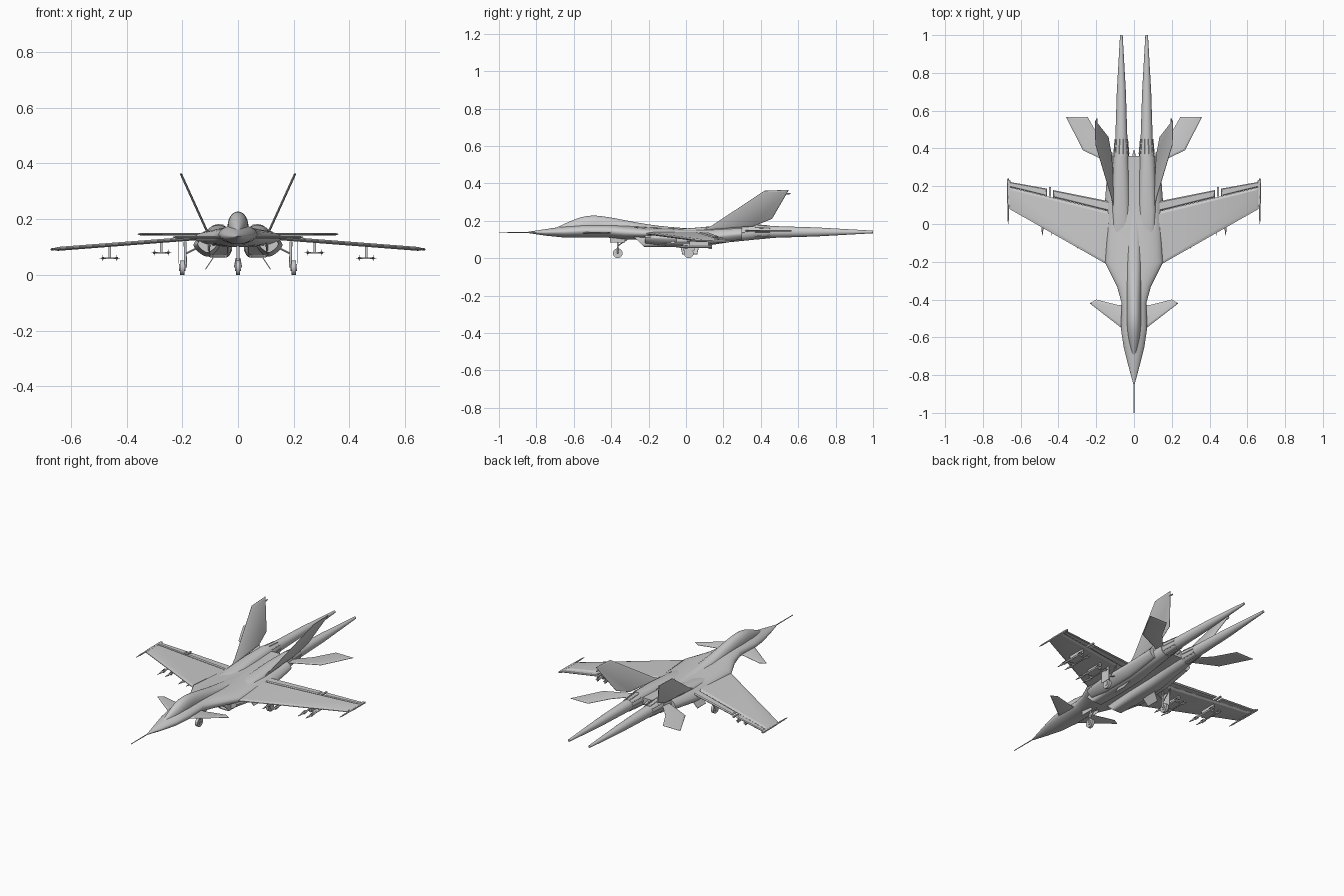
import bpy, bmesh, math
from mathutils import Vector

default_cube = bpy.data.objects.get("Cube")
if default_cube:
    bpy.data.objects.remove(default_cube, do_unlink=True)

airframe_grey = bpy.data.materials.new("airframe grey")
airframe_grey.use_nodes = True
airframe_grey.diffuse_color = (.6, .6, .6, 1)
shader = airframe_grey.node_tree.nodes["Principled BSDF"]
shader.inputs["Base Color"].default_value = airframe_grey.diffuse_color


def finish(name, bm, mirror=False, angle=35):
    bmesh.ops.recalc_face_normals(bm, faces=bm.faces)
    mesh = bpy.data.meshes.new(name)
    bm.to_mesh(mesh)
    bm.free()
    mesh.materials.append(airframe_grey)
    part = bpy.data.objects.new(name, mesh)
    bpy.context.collection.objects.link(part)
    bpy.ops.object.select_all(action="DESELECT")
    part.select_set(True)
    bpy.context.view_layer.objects.active = part
    bpy.ops.object.shade_smooth_by_angle(angle=math.radians(angle))
    if mirror:
        part.modifiers.new("Mirror", "MIRROR").use_mirror_merge = False


def bridge(bm, rings):
    for near, far in zip(rings, rings[1:]):
        for i, vert in enumerate(near):
            bm.faces.new((near[i - 1], vert, far[i], far[i - 1]))
    bm.faces.new(rings[0])
    bm.faces.new(rings[-1])


def smoothed(sections, steps=4):
    """Run a spline through the sections so the surface curves gently."""
    points = [Vector(s) for s in sections]
    padded = [points[0]] + points + [points[-1]]
    result = []
    for before, start, end, after in zip(padded, padded[1:], padded[2:], padded[3:]):
        for step in range(steps):
            t = step / steps
            linear = start.lerp(end, t)
            bend_in = (end - before) / 2 - (end - start)
            bend_out = (after - start) / 2 - (end - start)
            result.append(linear + t * (1 - t) * ((1 - t) * bend_in - t * bend_out))
    return result + [points[-1]]


def loft(name, sections, centre=0, mirror=False, roundness=(2, 2), sides=28, rake=0):
    """Skin sections of (y, half width, bottom, top); roundness runs front to back."""
    bm = bmesh.new()
    rings = []
    for index, (y, half_width, bottom, top) in enumerate(sections):
        blend = index / (len(sections) - 1)
        power = 2 / (roundness[0] * (1 - blend) + roundness[1] * blend)
        ring = []
        for side in range(sides):
            angle = math.tau * side / sides
            across, up = (math.copysign(abs(v) ** power, v) for v in (math.cos(angle), math.sin(angle)))
            height = up * (top - bottom) / 2
            ring.append(bm.verts.new((centre + across * half_width, y - rake * height * (1 - blend),
                                      (top + bottom) / 2 + height)))
        rings.append(ring)
    bridge(bm, rings)
    finish(name, bm, mirror)


def tube(name, x, z, profile, mirror=False, sides=16):
    loft(name, [(y, radius, z - radius, z + radius) for y, radius in profile], x, mirror, sides=sides)


def panel(name, outline, place, thickness, rim):
    """Mirrored plate with bevelled rims; place maps outline pairs into space."""
    bm = bmesh.new()
    points = [Vector(place(u, v)) for u, v in outline]
    normal = (points[1] - points[0]).cross(points[2] - points[0]).normalized()
    rings = [[bm.verts.new(p + normal * offset) for p in points] for offset in (thickness / 8, -thickness / 8)]
    bridge(bm, rings)
    bmesh.ops.recalc_face_normals(bm, faces=bm.faces)
    bm.faces.ensure_lookup_table()
    bmesh.ops.inset_individual(bm, faces=bm.faces[-2:], thickness=rim, depth=thickness * 3 / 8)
    finish(name, bm, True, 20)


def rod(name, start, end, radius, mirror=False, sides=12):
    start, end = Vector(start), Vector(end)
    axis = end - start
    bm = bmesh.new()
    bmesh.ops.create_cone(bm, cap_ends=True, segments=sides, radius1=radius, radius2=radius, depth=axis.length)
    bm.transform(axis.to_track_quat("Z", "Y").to_matrix().to_4x4())
    bmesh.ops.translate(bm, verts=bm.verts, vec=(start + end) / 2)
    finish(name, bm, mirror)


def box(name, centre, size):
    bm = bmesh.new()
    bmesh.ops.create_cube(bm, size=1)
    bmesh.ops.scale(bm, verts=bm.verts, vec=size)
    bmesh.ops.translate(bm, verts=bm.verts, vec=centre)
    finish(name, bm, True)


# Fuselage with chined nose, canopy and spine
loft("fuselage", [(-.85, .003, .135, .14), (-.75, .03, .12, .155), (-.65, .055, .11, .17), (-.55, .07, .11, .18),
                  (-.42, .065, .11, .18), (-.33, .09, .1, .175), (-.2, .155, .1, .165),
                  (.1, .135, .1, .155), (.36, .11, .12, .16)], roundness=(1.6, 2.4))
loft("canopy_and_spine", smoothed([(-.7, .01, .13, .16), (-.6, .03, .12, .205), (-.52, .037, .12, .226),
                                   (-.42, .037, .12, .22), (-.2, .038, .12, .18), (0, .035, .12, .16),
                                   (.15, .02, .12, .155)]))
tube("nose_probe", 0, .138, [(-1, .002), (-.84, .003)])
tube("tail_stinger", 0, .14, [(.34, .01), (.39, .005)])

# Engine ducts with hollow raked intakes, blended into the wing roots
loft("engine_ducts", [(-.13, .03, .07, .11), (-.25, .03, .065, .11), (-.25, .035, .06, .115), (-.08, .046, .06, .15),
                      (.08, .05, .066, .163), (.22, .047, .085, .177), (.36, .042, .098, .182)],
     centre=.07, mirror=True, roundness=(5, 2), rake=1.5)
loft("wing_root_fairings", [(-.22, .035, .08, .14), (-.1, .05, .065, .15), (.1, .045, .07, .15), (.3, .03, .1, .16)],
     centre=.11, mirror=True, roundness=(1.4, 1.6))

# Nozzles with petal ribs and long exhaust cones
engine_x, engine_z = .067, .14
tube("nozzles", engine_x, engine_z, [(.34, .04), (.37, .04), (.45, .033), (.45, .02)], True)
tube("exhaust_cones", engine_x, engine_z, [(.36, .035), (.45, .032), (.7, .024), (1, .007)], True, sides=24)
petals = 10
for petal in range(petals):
    angle = math.tau * petal / petals
    ends = [(engine_x + math.cos(angle) * radius, y, engine_z + math.sin(angle) * radius)
            for y, radius in ((.37, .04), (.45, .033))]
    rod("nozzle_petal_rib", *ends, .003, True, sides=6)


# Drooped wings with separate flaps and ailerons
def wing_height(x):
    return .143 - x * .077


def on_wing(x, y):
    return x, y, wing_height(x)


panel("wings", [(.08, -.25), (.66, .08), (.66, .195), (.08, .055)], on_wing, .014, .02)
panel("flaps", [(.08, .056), (.43, .141), (.43, .18), (.08, .11)], on_wing, .012, .008)
panel("ailerons", [(.46, .148), (.66, .196), (.66, .223), (.46, .187)], on_wing, .01, .006)
box("flap_actuators", on_wing(.445, .17), (.01, .05, .008))
tip_x, tip_z = .666, wing_height(.666)
tube("wingtip_rails", tip_x, tip_z, [(0, .001), (.03, .004), (.2, .005), (.24, .003)], True)
panel("wingtip_fins", [(.655, .09), (.672, .11), (.672, .235), (.655, .23)], on_wing, .008, .002)


# Canards, tailplanes and canted fins
def on_canard(x, y):
    return x, y, .135


def on_tailplane(x, y):
    return x, y, .146


def on_fin(y, z):
    return .04 + z * .455, y, z


panel("canards", [(.04, -.57), (.08, -.54), (.235, -.42), (.2, -.4), (.08, -.43), (.04, -.43)], on_canard, .008, .01)
panel("tailplanes", [(.08, .3), (.27, .39), (.36, .566), (.245, .566), (.18, .45), (.08, .34)], on_tailplane, .008, .01)
panel("tail_fins", [(.09, .15), (.14, .175), (.42, .36), (.55, .365), (.46, .21), (.36, .17)], on_fin, .008, .01)
tube("fin_tip_pods", on_fin(0, .345)[0], .345, [(.49, .001), (.5, .004), (.55, .004), (.56, .002)], True)

# Pylons with twin rails and missiles
for x, y, z in ((.275, 0, .08), (.46, .07, .06)):
    pylon_top = wing_height(x)
    box("pylons", (x, y, (z + pylon_top) / 2), (.008, .1, pylon_top - z))
    box("missile_racks", (x, y, z), (.05, .08, .005))
    for missile_x in (x - .025, x + .025):
        tube("missiles", missile_x, z, [(y - .13, .001), (y - .1, .005), (y + .07, .005)], True)
        for fin_y in (y - .07, y + .06):
            box("missile_side_fins", (missile_x, fin_y, z), (.022, .018, .002))
            box("missile_upright_fins", (missile_x, fin_y, z), (.002, .018, .022))

# Landing gear
tyre = .026


def wheel(name, x, y, mirror=False):
    for part, radius, half_width in (("tyre", tyre, .008), ("hub", tyre / 2, .011)):
        rod(name + "_" + part, (x - half_width, y, tyre), (x + half_width, y, tyre), radius, mirror, sides=24)


nose_y, main_x, main_y = -.365, .2, .015
wheel("nose_wheel", 0, nose_y)
rod("nose_strut", (0, nose_y, tyre * 2), (0, nose_y, .115), .005)
rod("nose_drag_brace", (0, nose_y, .065), (0, -.3, .11), .003)
rod("nose_fork", (.012, nose_y, tyre), (.006, nose_y, .06), .003, True)
box("nose_gear_doors", (.022, nose_y, .097), (.002, .08, .026))
wheel("main_wheels", main_x, main_y, True)
rod("main_struts", (main_x - .012, main_y, tyre), (main_x - .01, main_y, .12), .005, True)
rod("main_side_braces", (main_x - .01, main_y, .075), (.13, main_y, .105), .003, True)
rod("main_drag_braces", (main_x - .01, main_y, .06), (main_x - .01, .08, .118), .003, True)
box("main_strut_doors", (main_x + .013, main_y, .08), (.002, .06, .08))


# Bay doors hang outward below the ducts
def on_bay_door(y, z):
    return .13 - z * .67, y, z


panel("main_bay_doors", [(-.03, .065), (.07, .065), (.06, .02), (-.02, .02)], on_bay_door, .003, .002)
